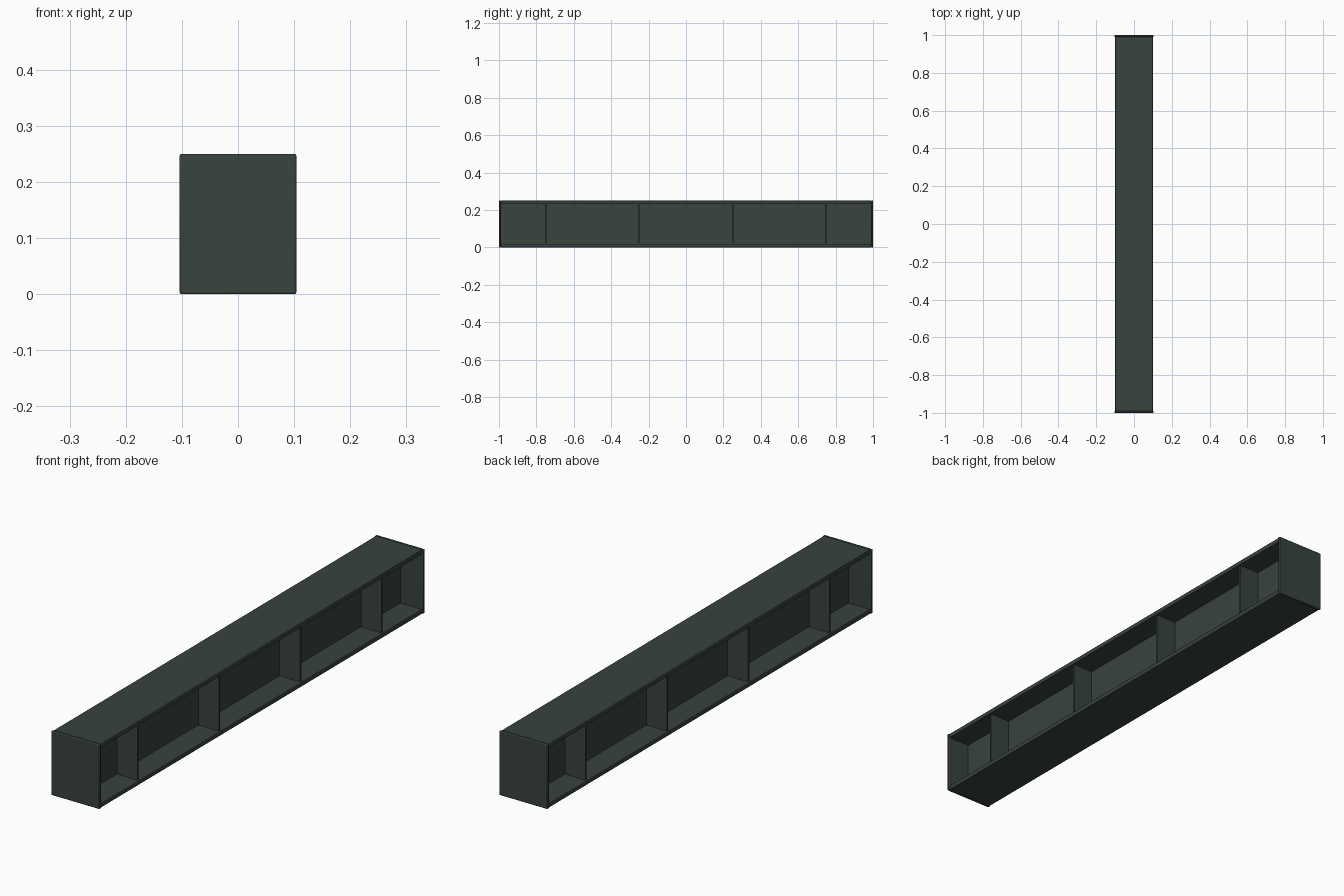
import bpy

default = bpy.data.objects.get("Cube")
if default:
    bpy.data.objects.remove(default, do_unlink=True)

LENGTH, HEIGHT = 2.0, 0.25
FLANGE_W, FLANGE_T = 0.2, 0.018
PLATE_W, PLATE_T = 0.208, 0.01
WEB_T, RIB_T = 0.014, 0.008
INNER_H = HEIGHT - 2 * FLANGE_T

paint = bpy.data.materials.new("dark green steel paint")
paint.use_nodes = True
COLOR = (0.040, 0.056, 0.047, 1)
paint.diffuse_color = COLOR
paint.node_tree.nodes["Principled BSDF"].inputs["Base Color"].default_value = COLOR


def plate(name, size, center, bevel=0.0):
    """Steel plate with optional softened edges."""
    bpy.ops.mesh.primitive_cube_add(size=1, location=center)
    obj = bpy.context.object
    obj.name = name
    obj.scale = size
    bpy.ops.object.transform_apply(location=False, rotation=False, scale=True)
    obj.data.materials.append(paint)
    if bevel:
        mod = obj.modifiers.new("soft edges", "BEVEL")
        mod.width = bevel
        mod.segments = 2
        bpy.ops.object.shade_smooth_by_angle()
    return obj


# Beam section: centre web between two flanges
inner_len = LENGTH - 2 * PLATE_T
plate("web", (WEB_T, inner_len, INNER_H), (0, 0, HEIGHT / 2))
for name, z in (("bottom_flange", FLANGE_T / 2), ("top_flange", HEIGHT - FLANGE_T / 2)):
    plate(name, (FLANGE_W, inner_len, FLANGE_T), (0, 0, z), 0.002)

# Plates closing both ends
for name, side in (("front_end_plate", -1), ("back_end_plate", 1)):
    plate(name, (PLATE_W, PLATE_T, HEIGHT),
          (0, side * (LENGTH - PLATE_T) / 2, HEIGHT / 2), 0.003)

# Stiffener ribs on both sides of the web
rib_w = 0.095 - WEB_T / 2
for i in range(4):
    y = -0.75 + 0.5 * i
    for side, label in ((1, "left"), (-1, "right")):
        plate(f"{label}_stiffener_{i + 1}", (rib_w, RIB_T, INNER_H),
              (side * (WEB_T + rib_w) / 2, y, HEIGHT / 2))
